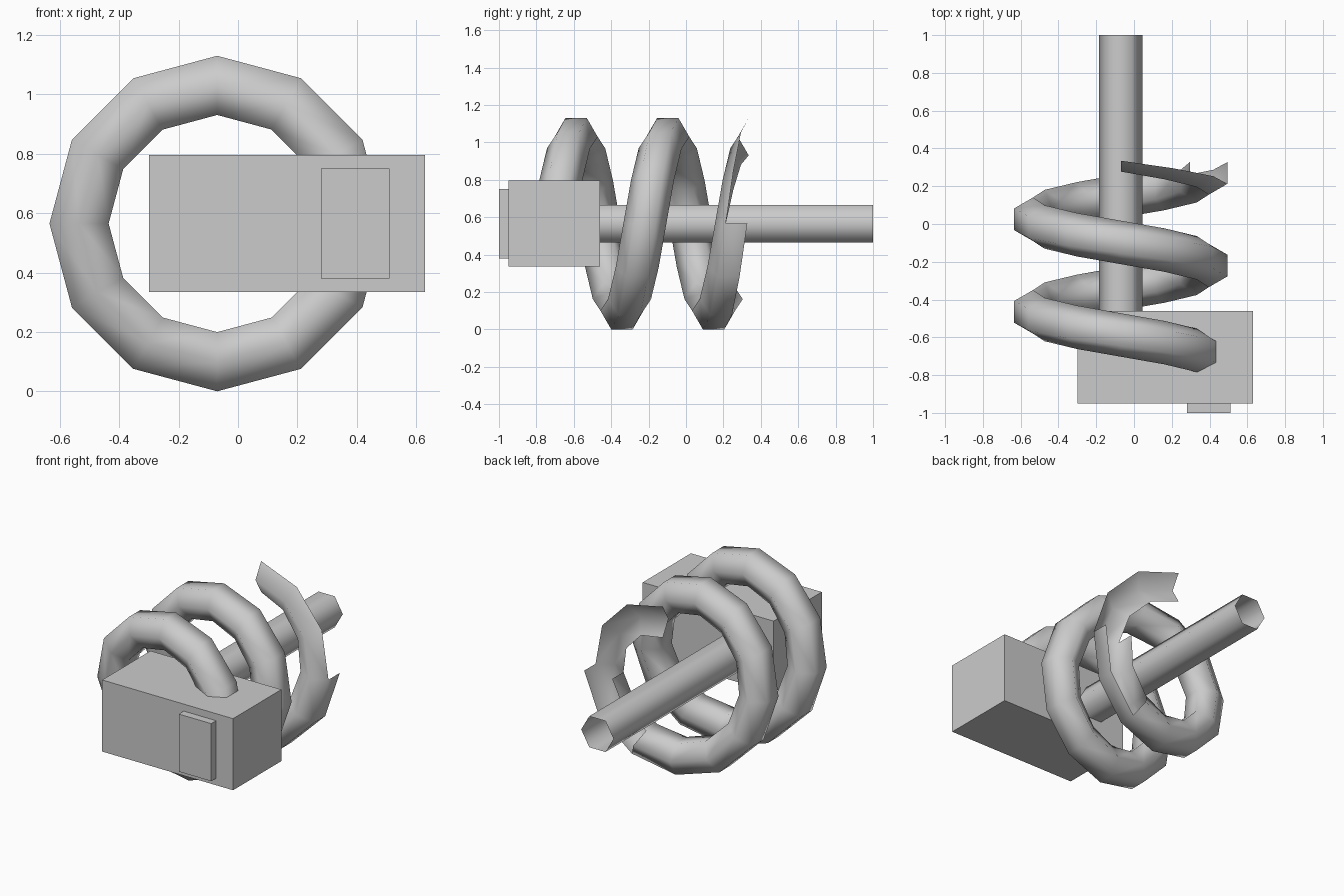
import bpy, bmesh
from math import cos, sin, pi, radians
from mathutils import Matrix

if "Cube" in bpy.data.objects:
    bpy.data.objects.remove(bpy.data.objects["Cube"])

GREY = (0.6, 0.6, 0.6, 1)
grey = bpy.data.materials.new("plain grey")
grey.use_nodes = True
grey.diffuse_color = GREY
grey.node_tree.nodes["Principled BSDF"].inputs["Base Color"].default_value = GREY

AXIS_X, AXIS_Z = -0.07, 0.565   # shared axis of shaft and coil
TUBE = 0.115                    # hexagonal tube radius


def finish(name, bm, smooth=False):
    mesh = bpy.data.meshes.new(name)
    bm.to_mesh(mesh)
    bm.free()
    mesh.materials.append(grey)
    for p in mesh.polygons:
        p.use_smooth = smooth
    obj = bpy.data.objects.new(name, mesh)
    bpy.context.collection.objects.link(obj)
    return obj


def box(name, low, high):
    bm = bmesh.new()
    size = [b - a for a, b in zip(low, high)]
    mid = [(a + b) / 2 for a, b in zip(low, high)]
    bmesh.ops.create_cube(bm, size=1, matrix=Matrix.Translation(mid) @ Matrix.Diagonal((*size, 1)))
    finish(name, bm)


# Housing and the raised plate on its front
box("housing", (-0.3, -0.95, 0.335), (0.63, -0.46, 0.795))
box("front_plate", (0.28, -1, 0.38), (0.51, -0.95, 0.75))

# Open-ended hexagonal shaft
bm = bmesh.new()
place = (Matrix.Translation((AXIS_X, 0.25, AXIS_Z)) @ Matrix.Rotation(radians(90), 4, 'X')
         @ Matrix.Rotation(radians(90), 4, 'Z'))
bmesh.ops.create_cone(bm, cap_ends=False, segments=6, radius1=TUBE, radius2=TUBE,
                      depth=1.5, matrix=place)
finish("shaft", bm, True)

# Coil: hexagonal tube on a twelve-step helix; the last turn tapers off strip by strip
STEPS, PITCH, START_Y, COIL_R = 12, 0.49, -0.71, 0.465
strip_ends = [22, 24, 27, 27, 24, 22]   # back, outer, front, front, inner, back
bm = bmesh.new()
rings = []
for i in range(max(strip_ends) + 1):
    a = 2 * pi * i / STEPS
    ring = []
    for k in range(6):
        r = COIL_R + TUBE * sin(k * pi / 3)
        y = START_Y + PITCH * i / STEPS + TUBE * cos(k * pi / 3)
        ring.append(bm.verts.new((AXIS_X + r * cos(a), y, AXIS_Z + r * sin(a))))
    rings.append(ring)
for k, end in enumerate(strip_ends):
    n = (k + 1) % 6
    for this, after in zip(rings[:end], rings[1:end + 1]):
        bm.faces.new((this[k], after[k], after[n], this[n]))
bmesh.ops.delete(bm, geom=[v for v in bm.verts if not v.link_faces], context='VERTS')
finish("coil", bm, True)
